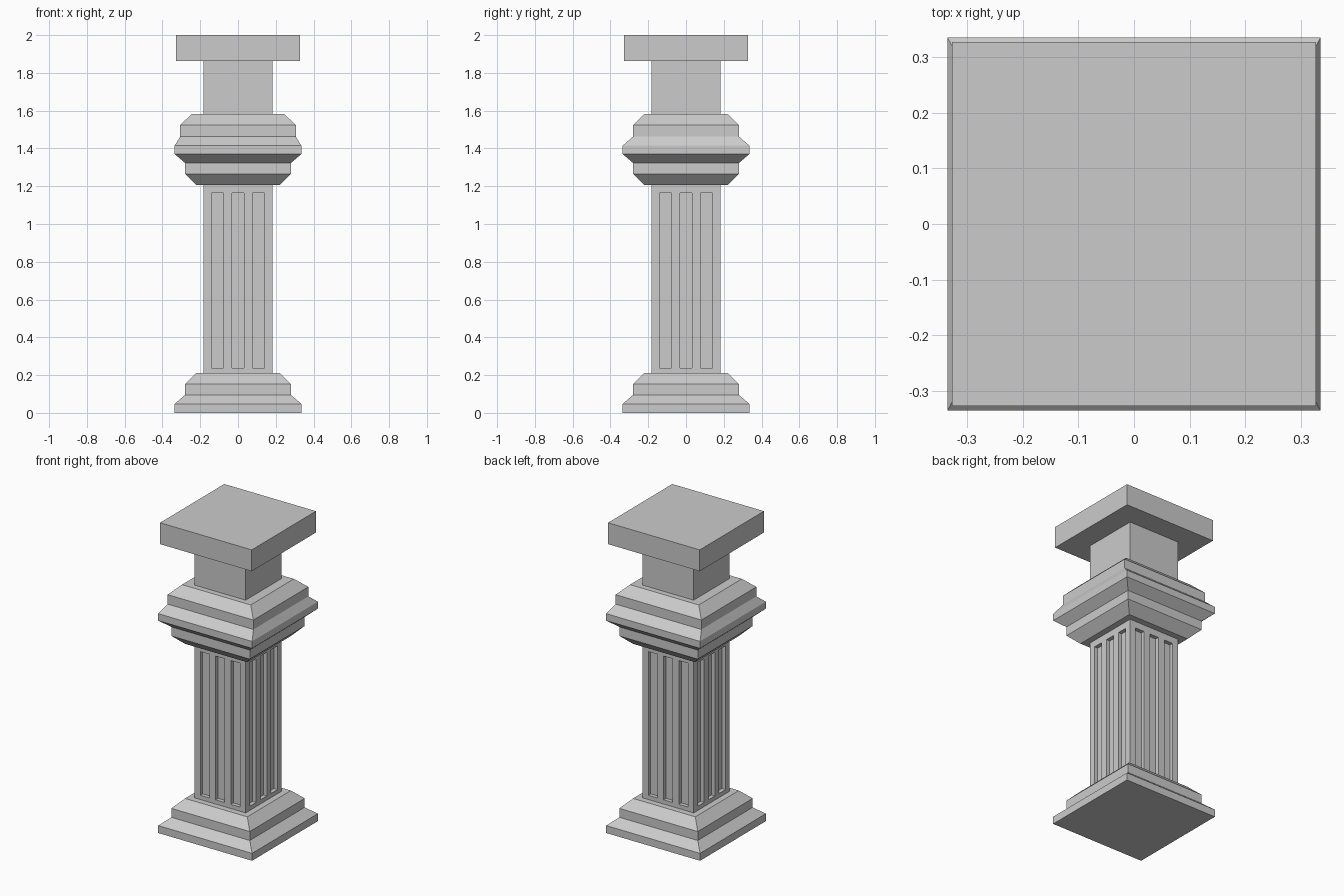
import bpy
import bmesh
from mathutils import Vector

default = bpy.data.objects.get("Cube")
if default:
    bpy.data.objects.remove(default, do_unlink=True)

stone = bpy.data.materials.new("grey_stone")
stone.use_nodes = True
colour = (0.6, 0.6, 0.6, 1)
stone.diffuse_color = colour
stone.node_tree.nodes["Principled BSDF"].inputs["Base Color"].default_value = colour


def finish(name, bm):
    bmesh.ops.recalc_face_normals(bm, faces=bm.faces)
    mesh = bpy.data.meshes.new(name)
    bm.to_mesh(mesh)
    bm.free()
    mesh.materials.append(stone)
    obj = bpy.data.objects.new(name, mesh)
    bpy.context.collection.objects.link(obj)
    return obj


def stepped_block(name, profile):
    """Stack rectangular rings of (half x, half y, z) and close both ends."""
    bm = bmesh.new()
    rings = [[bm.verts.new((sx * hx, sy * hy, z))
              for sx, sy in ((-1, -1), (1, -1), (1, 1), (-1, 1))]
             for hx, hy, z in profile]
    for low, high in zip(rings, rings[1:]):
        for i in range(4):
            j = (i + 1) % 4
            bm.faces.new((low[i], low[j], high[j], high[i]))
    bm.faces.new(rings[0][::-1])
    bm.faces.new(rings[-1])
    return finish(name, bm)


def fluted_shaft(name, half, bottom, top, flute_low, flute_high):
    """Square shaft with three sunken flutes on each side."""
    centres, flute_half, depth = (-0.109, 0, 0.109), 0.032, 0.025
    bm = bmesh.new()
    bmesh.ops.create_cube(bm, size=1)
    for v in bm.verts:
        v.co = (v.co.x * 2 * half, v.co.y * 2 * half,
                top if v.co.z > 0 else bottom)
    # Score the sides along the flute edges
    cuts = [(axis, c + s * flute_half)
            for axis in (0, 1) for c in centres for s in (-1, 1)]
    for axis, pos in cuts + [(2, flute_low), (2, flute_high)]:
        normal = Vector((0, 0, 0))
        normal[axis] = 1
        bmesh.ops.bisect_plane(bm, geom=bm.verts[:] + bm.edges[:] + bm.faces[:],
                               plane_co=normal * pos, plane_no=normal)
    # Sink the cells that lie within a flute
    bm.normal_update()
    cells = []
    for f in bm.faces:
        mid = f.calc_center_median()
        across = mid.y if abs(f.normal.x) > 0.5 else mid.x
        if (abs(f.normal.z) < 0.5 and flute_low < mid.z < flute_high
                and any(abs(across - c) < 0.01 for c in centres)):
            cells.append(f)
    bmesh.ops.inset_individual(bm, faces=cells, thickness=0, depth=-depth)
    return finish(name, bm)


# Base moulding
stepped_block("base", [(w, w, z) for w, z in (
    (0.335, 0), (0.335, 0.048), (0.28, 0.095), (0.28, 0.153), (0.222, 0.21))])

# Shaft
fluted_shaft("fluted_shaft", 0.183, 0.21, 1.207, 0.237, 1.164)

# Capital moulding, its upper step wider across x
stepped_block("capital", [
    (0.222, 0.222, 1.207), (0.28, 0.28, 1.265), (0.28, 0.28, 1.323),
    (0.335, 0.335, 1.37), (0.335, 0.335, 1.415), (0.306, 0.28, 1.463),
    (0.306, 0.28, 1.524), (0.245, 0.22, 1.582)])

# Neck and top slab
stepped_block("neck", [(0.183, 0.183, 1.582), (0.183, 0.183, 1.862)])
stepped_block("top_slab", [(0.327, 0.327, 1.862), (0.327, 0.327, 2)])
